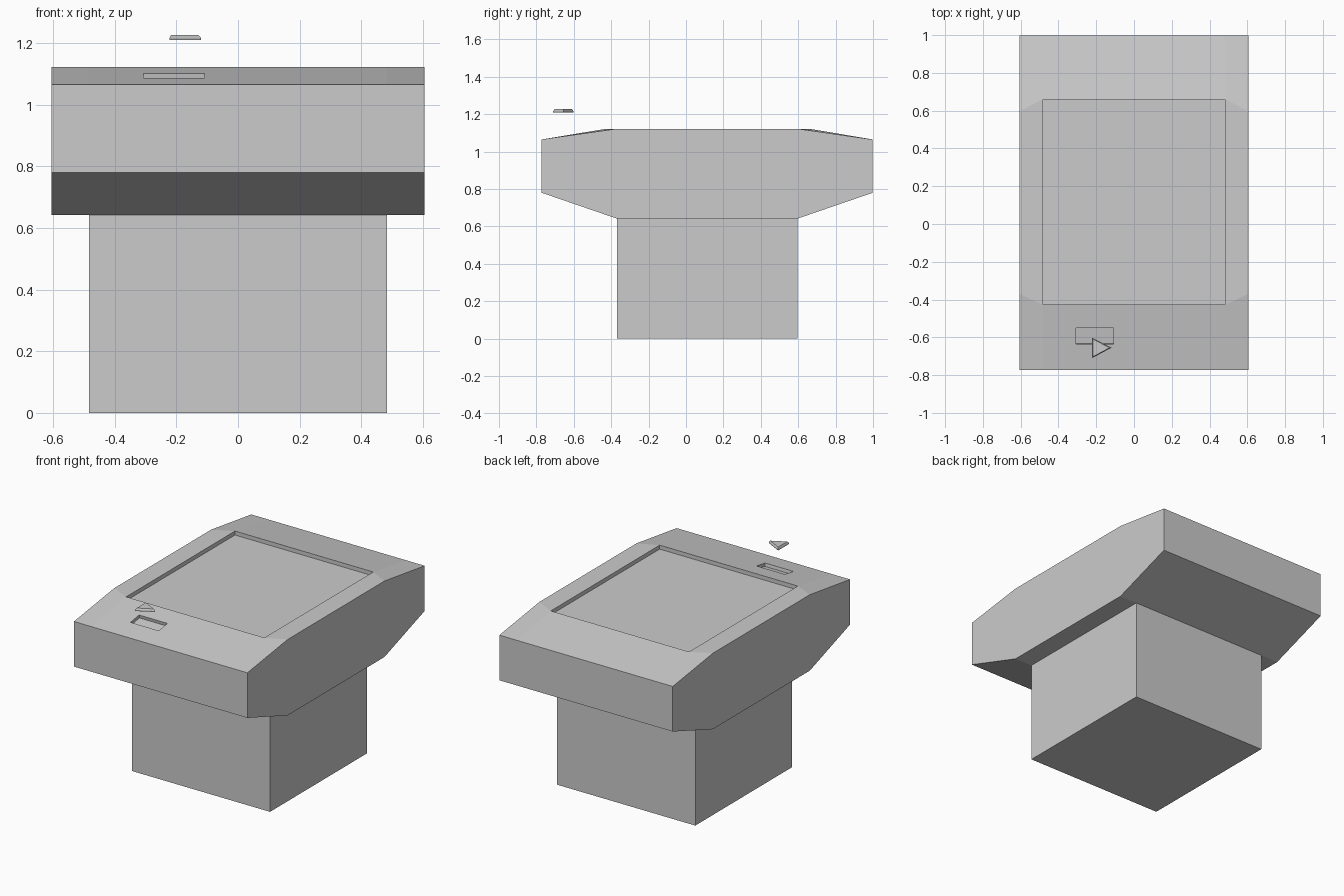
import bpy, bmesh, math
from mathutils import Vector

if "Cube" in bpy.data.objects:
    bpy.data.objects.remove(bpy.data.objects["Cube"])


def finish(bm, name):
    bmesh.ops.recalc_face_normals(bm, faces=bm.faces)
    me = bpy.data.meshes.new(name)
    bm.to_mesh(me)
    bm.free()
    ob = bpy.data.objects.new(name, me)
    bpy.context.collection.objects.link(ob)
    return ob


def loft(bm, rings):
    """Closed solid through equal-length rings; returns the faces of each span."""
    loops = [[bm.verts.new(p) for p in r] for r in rings]
    n = len(loops[0])
    spans = [[bm.faces.new((a[i], a[(i + 1) % n], b[(i + 1) % n], b[i])) for i in range(n)]
             for a, b in zip(loops, loops[1:])]
    bm.faces.new(loops[0])
    bm.faces.new(loops[-1])
    return spans


def box(name, lo, hi):
    bm = bmesh.new()
    loft(bm, [[(lo[0], lo[1], z), (hi[0], lo[1], z), (hi[0], hi[1], z), (lo[0], hi[1], z)]
              for z in (lo[2], hi[2])])
    return finish(bm, name)


# Pedestal
box("pedestal", (-0.483, -0.37, 0), (0.483, 0.597, 0.642))


# Console head: side profile lofted across x, wider flat top between the inner rings
def profile(x, front, back):
    return [(x, y, z) for y, z in (
        (-0.772, 0.78), (-0.37, 0.642), (0.597, 0.642), (0.998, 0.78),
        (0.998, 1.065), (back, 1.122), (front, 1.122), (-0.772, 1.065))]


bm = bmesh.new()
spans = loft(bm, [profile(-0.606, -0.37, 0.597), profile(-0.483, -0.427, 0.66),
                  profile(0.483, -0.427, 0.66), profile(0.606, -0.37, 0.597)])
# Recessed screen
bmesh.ops.recalc_face_normals(bm, faces=bm.faces)
screen = bmesh.ops.extrude_discrete_faces(bm, faces=[spans[1][5]])["faces"][0]
bmesh.ops.translate(bm, verts=screen.verts, vec=(0, 0, -0.025))
head = finish(bm, "console_head")

# Slot sunk into the sloping front panel
cutter = box("slot_cutter", (-0.099, -0.043, -0.02), (0.099, 0.043, 0.05))
cutter.location = (-0.207, -0.593, 1.0945)
cutter.rotation_euler.x = math.atan2(0.057, 0.345)
cutter.hide_render = True
cutter.hide_viewport = True
cut = head.modifiers.new("slot", 'BOOLEAN')
cut.operation = 'DIFFERENCE'
cut.solver = 'EXACT'
cut.object = cutter

# Floating bevelled triangle pointer
tri = [Vector((-0.222, -0.71)), Vector((-0.12, -0.655)), Vector((-0.222, -0.602))]
centre = sum(tri, Vector((0, 0))) / 3
bm = bmesh.new()
loft(bm, [[(*centre.lerp(p, s), z) for p in tri]
          for s, z in ((1, 1.21), (1, 1.217), (0.85, 1.227))])
finish(bm, "pointer_arrow")
